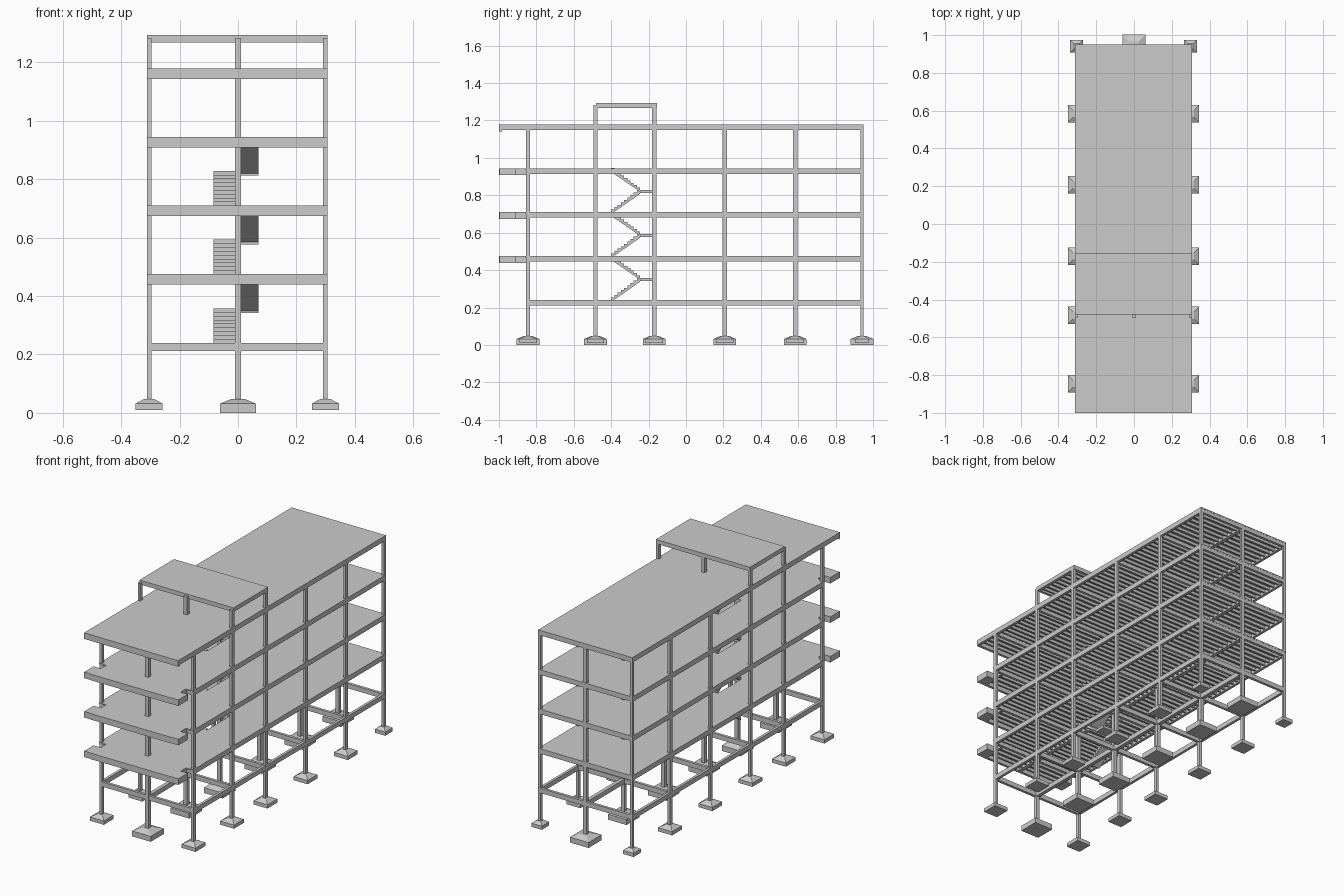
import bpy, bmesh

if "Cube" in bpy.data.objects:
    bpy.data.objects.remove(bpy.data.objects["Cube"])

def make(name, bm):
    mesh = bpy.data.meshes.new(name)
    bmesh.ops.recalc_face_normals(bm, faces=bm.faces)
    bm.to_mesh(mesh)
    bm.free()
    ob = bpy.data.objects.new(name, mesh)
    bpy.context.collection.objects.link(ob)

def box(bm, x0, x1, y0, y1, z0, z1, taper=None):
    """Box from its limits; taper scales the top face."""
    vs = bmesh.ops.create_cube(bm, size=1)["verts"]
    for v in vs:
        s = taper if taper and v.co.z > 0 else 1
        v.co.x = (x0 + x1) / 2 + v.co.x * (x1 - x0) * s
        v.co.y = (y0 + y1) / 2 + v.co.y * (y1 - y0) * s
        v.co.z = z0 + (v.co.z + .5) * (z1 - z0)

def prism(bm, profile, x0, x1):
    """Extrude a y-z profile along x."""
    f = bm.faces.new([bm.verts.new((x0, y, z)) for y, z in profile])
    new = bmesh.ops.extrude_face_region(bm, geom=[f])["geom"]
    bmesh.ops.translate(bm, vec=(x1 - x0, 0, 0),
                        verts=[v for v in new if isinstance(v, bmesh.types.BMVert)])

XL, XR = -.312, .307
ROWS = [-.845, -.484, -.17, .207, .584, .941]
COLS = [(XL, XL + .016), (-.011, .011), (XR - .016, XR)]
FLOORS = [.475, .71, .944]
ROOF, GRADE, TOP = 1.178, .24, 1.293
HX0, HX1, HY0, HY1 = -.085, .075, -.40, -.18     # stair opening

# Footings: block with a tapered cap
bm = bmesh.new()
for y in ROWS:
    for i, (a, b) in enumerate(COLS):
        c = (a + b) / 2
        h, z = (.061, 0) if i == 1 else (.046, .01)
        if i != 1 and y == ROWS[-1]:
            h = .034
        box(bm, c - h, c + h, y - h, y + h, z, .032)
        box(bm, c - h, c + h, y - h, y + h, .032, .047, .4)
make("footings", bm)

# Columns, with the stair rows rising to the upper roof
bm = bmesh.new()
for y in ROWS:
    d = .008 if y == ROWS[-1] else .011
    for a, b in COLS:
        top = TOP - .01 if y in ROWS[1:3] else ROOF - .003
        box(bm, a, b, y - d, y + d, .04, top)
make("columns", bm)

# Beams on every level
def beams(name, z, front, depth=.03):
    bm = bmesh.new()
    for i, (a, b) in enumerate(COLS):
        if i == 1 and front and z < ROOF:
            box(bm, a, b, front, HY0, z - depth, z)
            box(bm, a, b, HY1, .949, z - depth, z)
        else:
            y0 = front if front and (i == 1 or z == ROOF) else -.856
            box(bm, a, b, y0, .949, z - depth, z)
    for y in ROWS:
        box(bm, XL, XR, y - .008, y + .008, z - depth, z)
    make(name, bm)

beams("grade_beams", GRADE, None, .028)
for n, z in enumerate(FLOORS):
    beams(f"floor_beams_{n}", z, -1)
beams("roof_beams", ROOF, -1)

# Ribbed slabs: thin plate with joists running across
T = .007
def joists(bm, z, y0, y1, x0=XL, x1=XR, hole=False):
    n = round((y1 - y0) / .038)
    for i in range(1, n):
        y = y0 + (y1 - y0) * i / n
        if hole and HY0 < y < HY1:
            box(bm, x0, HX0, y - .005, y + .005, z - .024, z - T)
            box(bm, HX1, x1, y - .005, y + .005, z - .024, z - T)
        else:
            box(bm, x0, x1, y - .005, y + .005, z - .024, z - T)

for n, z in enumerate(FLOORS):
    bm = bmesh.new()
    box(bm, XL, XR, -.86, HY0, z - T, z)
    box(bm, XL, HX0, HY0, HY1, z - T, z)
    box(bm, HX1, XR, HY0, HY1, z - T, z)
    box(bm, XL, XR, HY1, .95, z - T, z)
    for a, b in zip(ROWS, ROWS[1:]):
        joists(bm, z, a, b, hole=True)
    # projecting balcony
    box(bm, -.265, .26, -1, -.86, z - T, z)
    joists(bm, z, -1, -.845, -.265, .26)
    make(f"floor_slab_{n}", bm)
    bm = bmesh.new()
    box(bm, -.265, .26, -1, -.984, z - .036, z)
    for a, b in ((-.265, -.249), (.244, .26)):
        box(bm, a, b, -1, -.85, z - .036, z)
    for a, b in ((XL, -.265), (.26, XR)):
        box(bm, a, b, -.998, -.91, z - .036, z)
    make(f"balcony_edge_{n}", bm)

bm = bmesh.new()
box(bm, XL, XR, -1, .95, ROOF - T, ROOF)
box(bm, XL, XR, -1, -.984, ROOF - .036, ROOF)
for a, b in zip([-1] + ROWS, ROWS):
    joists(bm, ROOF, a, b)
make("roof_slab", bm)

# Stair tower roof
bm = bmesh.new()
y0, y1 = -.48, -.155
box(bm, XL, XR, y0, y1, TOP - T, TOP)
for y in (y0, y1 - .016):
    box(bm, XL, XR, y, y + .016, TOP - .025, TOP)
for a, b in COLS:
    box(bm, a, b, y0, y1, TOP - .025, TOP)
joists(bm, TOP, y0, y1)
make("tower_roof", bm)

# Stairs: two flights and a landing per storey
def flight(bm, x0, x1, ya, za, yb, zb, n=9):
    dy, dz = (yb - ya) / n, (zb - za) / n
    pts = [(ya, za)]
    for i in range(n):
        pts += [(ya + dy * i, za + dz * (i + 1)), (ya + dy * (i + 1), za + dz * (i + 1))]
    pts += [(yb, zb - .02), (ya, za - .01)]
    prism(bm, pts, x0, x1)

for n, z in enumerate([GRADE] + FLOORS[:2]):
    bm = bmesh.new()
    mid = z + .118
    flight(bm, -.083, -.01, HY0, z, -.245, mid)
    flight(bm, .01, .071, -.245, mid, HY0, z + .235)
    box(bm, -.083, .071, -.247, -.18, mid - .016, mid)
    make(f"stairs_{n}", bm)
